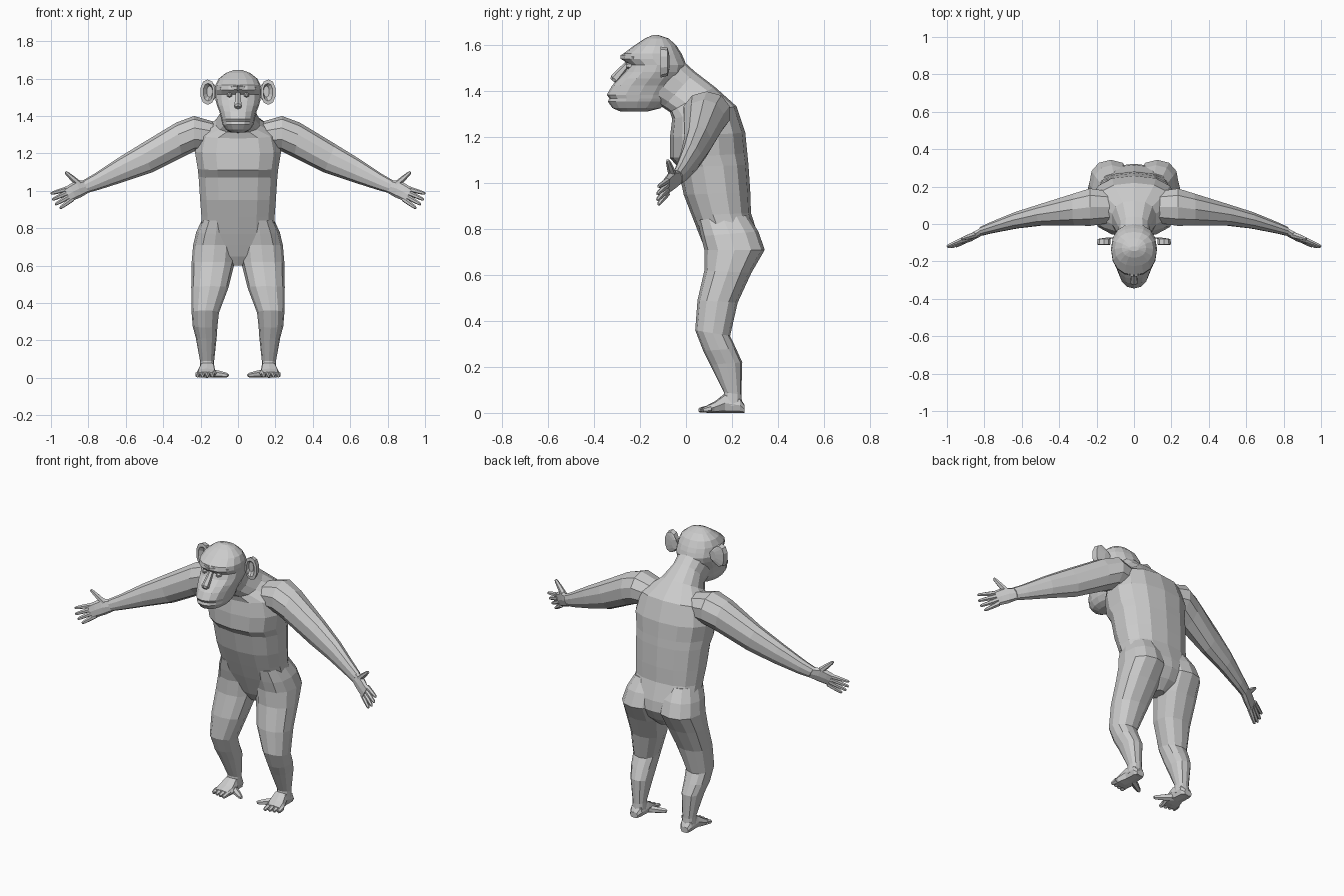
import bpy, bmesh
from math import sin, cos, pi, copysign
from mathutils import Vector

X, Y, Z = Vector((1, 0, 0)), Vector((0, 1, 0)), Vector((0, 0, 1))


def loft(name, rings, side=X, n=12, p=2.3, mirror=False):
    """Skin superelliptic rings; each ring is (point A, opposite point B, half width along side)."""
    def soft(v):
        return copysign(abs(v) ** (2 / p), v) if abs(v) > 1e-6 else 0
    bm = bmesh.new()
    loops = []
    for a, b, w in rings:
        a, b = Vector(a), Vector(b)
        mid, half = (a + b) / 2, (a - b) / 2
        loops.append([bm.verts.new(mid + half * soft(cos(2 * pi * k / n)) + side * w * soft(sin(2 * pi * k / n)))
                      for k in range(n)])
    for r, s in zip(loops, loops[1:]):
        for k in range(n):
            bm.faces.new((r[k], r[(k + 1) % n], s[(k + 1) % n], s[k]))
    bm.faces.new(loops[0])
    bm.faces.new(loops[-1])
    bmesh.ops.recalc_face_normals(bm, faces=bm.faces)
    me = bpy.data.meshes.new(name)
    bm.to_mesh(me)
    bm.free()
    ob = bpy.data.objects.new(name, me)
    bpy.context.collection.objects.link(ob)
    if mirror:
        mod = ob.modifiers.new("mirror", "MIRROR")
        mod.use_mirror_merge = False
    return ob


def sagittal(rows):
    """Rows (x, front y, front z, back y, back z, half width)."""
    return [((x, yf, zf), (x, yb, zb), w) for x, yf, zf, yb, zb, w in rows]


def digit(name, p, q, r0, r1, n=6, mirror=True):
    """Tapered rod from p to q, for fingers, toes and small features."""
    p, q = Vector(p), Vector(q)
    d = (q - p).normalized()
    side = d.cross(Z).normalized()
    up = side.cross(d)
    rings = []
    for t, r in ((0, r0), (0.5, (r0 + r1) / 2 * 1.05), (0.9, r1), (1, r1 * 0.6)):
        c = p.lerp(q, t)
        rings.append((c + up * r, c - up * r, r))
    return loft(name, rings, side, n, 2, mirror)


# Torso running up into the forward-leaning neck
loft("torso", sagittal([
    (0, .14, .60, .24, .60, .03),
    (0, .11, .65, .29, .65, .10),
    (0, .085, .71, .322, .71, .165),
    (0, .06, .77, .315, .77, .20),
    (0, .025, .86, .283, .87, .20),
    (0, -.01, .95, .28, .96, .207),
    (0, -.035, 1.07, .272, 1.08, .215),
    (0, -.07, 1.11, .267, 1.13, .22),
    (0, -.07, 1.20, .258, 1.22, .235),
    (0, -.06, 1.28, .22, 1.335, .215),
    (0, -.07, 1.31, .125, 1.42, .12),
    (0, -.10, 1.33, .04, 1.485, .088),
    (0, -.15, 1.36, -.01, 1.53, .09)]), n=14, p=2.4)

# Head: chin, lips, muzzle, eye recess, brow and skull in one skin
loft("head", [((0, yf, z), (0, yb, z), w) for z, yf, yb, w in [
    (1.312, -.285, -.17, .035),
    (1.327, -.32, -.11, .065),
    (1.355, -.34, -.08, .083),
    (1.37, -.334, -.07, .087),
    (1.385, -.345, -.06, .09),
    (1.425, -.322, -.04, .10),
    (1.455, -.295, -.02, .112),
    (1.485, -.265, -.005, .12),
    (1.515, -.25, 0, .122),
    (1.54, -.278, -.008, .122),
    (1.565, -.272, -.02, .12),
    (1.60, -.225, -.042, .103),
    (1.63, -.18, -.075, .065),
    (1.645, -.145, -.12, .025)]], n=16, p=2.2)

# Facial features
digit("brow_ridge", (0, -.272, 1.55), (.095, -.225, 1.545), .016, .012)
digit("eye", (.045, -.235, 1.513), (.045, -.262, 1.511), .017, .010)
digit("nose", (0, -.245, 1.53), (0, -.318, 1.445), .012, .022, mirror=False)

# Ears: cupped discs facing forward
loft("ear", [((x, y, zt), (x, y, zb), w) for x, y, zt, zb, w in [
    (.125, -.072, 1.555, 1.50, .02),
    (.160, -.080, 1.59, 1.468, .036),
    (.162, -.110, 1.595, 1.46, .039),
    (.160, -.112, 1.575, 1.48, .026),
    (.152, -.092, 1.56, 1.50, .015)]], n=10, mirror=True)

# Arms: rows (top x, top z, bottom x, bottom z, y, half depth)
loft("arm", [((xt, y, zt), (xb, y, zb), w) for xt, zt, xb, zb, y, w in [
    (.13, 1.37, .15, 1.22, .09, .09),
    (.235, 1.40, .235, 1.21, .09, .105),
    (.33, 1.365, .30, 1.178, .078, .09),
    (.52, 1.25, .46, 1.098, .05, .06),
    (.65, 1.17, .61, 1.048, .02, .046),
    (.77, 1.09, .745, 1.005, -.018, .032),
    (.83, 1.055, .80, .99, -.038, .025)]], side=Y, n=10, p=2.1, mirror=True)

# Hands
loft("palm", [((xt, y, zt), (xb, y, zb), w) for xt, zt, xb, zb, y, w in [
    (.82, 1.055, .795, .992, -.036, .023),
    (.865, 1.055, .835, .968, -.06, .022),
    (.90, 1.035, .865, .955, -.078, .019),
    (.93, 1.015, .893, .942, -.092, .014)]], side=Y, n=8, mirror=True)
tips = [(1.0, -.12, .985), (.993, -.125, .953), (.977, -.125, .927), (.952, -.12, .907)]
for i, tip in enumerate(tips):
    digit(f"finger_{i + 1}", (.915 - .01 * i, -.082, 1.01 - .018 * i), tip, .014, .009)
digit("thumb", (.85, -.058, 1.035), (.922, -.08, 1.10), .018, .010)

# Legs with buttock, bent knee and calf
loft("leg", sagittal([
    (.11, .05, .84, .27, .86, .08),
    (.118, .065, .77, .315, .79, .105),
    (.125, .08, .71, .343, .71, .115),
    (.133, .08, .62, .285, .61, .115),
    (.150, .05, .49, .225, .48, .10),
    (.175, .04, .36, .192, .335, .073),
    (.176, .075, .27, .218, .28, .066),
    (.170, .105, .21, .245, .22, .056),
    (.165, .165, .09, .241, .08, .037),
    (.165, .16, .03, .245, .03, .04)]), n=12, p=2.3, mirror=True)

# Feet: sole and heel, four toes, inward grasping toe
loft("foot", [((x, y, zt), (x, y, 0), w) for x, y, zt, w in [
    (.168, .255, .035, .025),
    (.166, .235, .065, .038),
    (.164, .17, .085, .042),
    (.168, .125, .05, .054),
    (.174, .09, .032, .05)]], n=8, p=2.8, mirror=True)
for i in range(4):
    x = .136 + .026 * i
    digit(f"toe_{i + 1}", (x, .11, .02), (x + .002, .055 + .006 * i, .011), .015, .011)
digit("big_toe", (.145, .16, .025), (.052, .105, .013), .022, .013)
